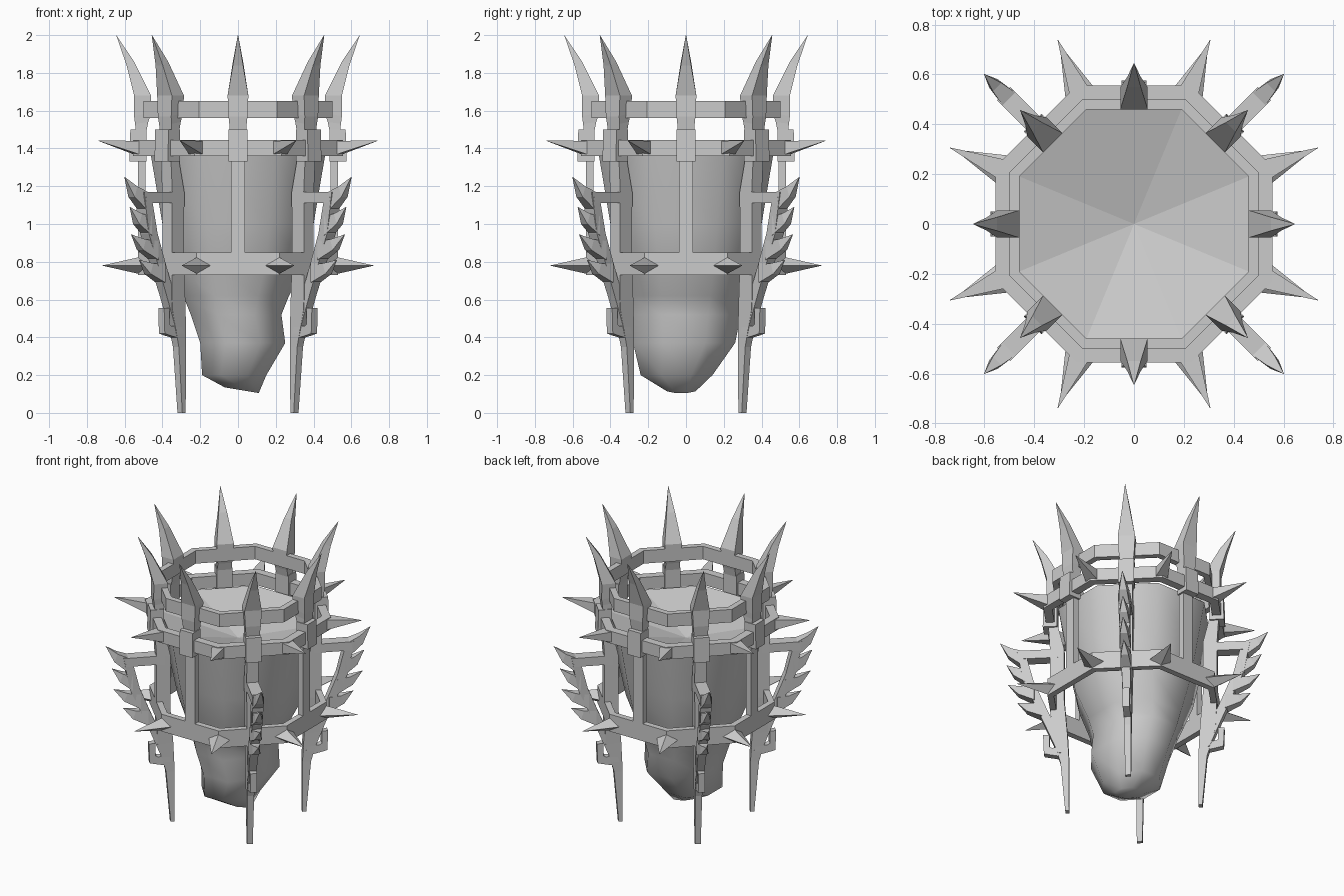
import bpy, bmesh
from math import sin, cos, pi, radians
from mathutils import Vector

cube = bpy.data.objects.get("Cube")
if cube:
    bpy.data.objects.remove(cube)

metal = bpy.data.materials.new("dull_grey")
metal.use_nodes = True
GREY = (0.6, 0.6, 0.6, 1)
metal.diffuse_color = GREY
metal.node_tree.nodes["Principled BSDF"].inputs["Base Color"].default_value = GREY


def finish(name, bm):
    bmesh.ops.remove_doubles(bm, verts=bm.verts, dist=0.0005)
    bmesh.ops.recalc_face_normals(bm, faces=bm.faces)
    mesh = bpy.data.meshes.new(name)
    bm.to_mesh(mesh)
    bm.free()
    mesh.materials.append(metal)
    obj = bpy.data.objects.new(name, mesh)
    bpy.context.collection.objects.link(obj)
    return obj


def skin(bm, loops, cap_start=True, cap_end=True):
    """Bridge equal-sized loops of points and cap the ends."""
    rows = [[bm.verts.new(p) for p in loop] for loop in loops]
    n = len(rows[0])
    for a, b in zip(rows, rows[1:]):
        for i in range(n):
            j = (i + 1) % n
            bm.faces.new((a[i], a[j], b[j], b[i]))
    if cap_start:
        bm.faces.new(rows[0])
    if cap_end:
        bm.faces.new(rows[-1])


def radial_part(name, strips, angles):
    """Strips hold sections (r_in, z_in, r_out, z_out, half_width), set round the axis."""
    bm = bmesh.new()
    for angle in angles:
        a = radians(angle)
        out, side = Vector((cos(a), sin(a), 0)), Vector((-sin(a), cos(a), 0))
        for strip in strips:
            loops = []
            for r1, z1, r2, z2, w in strip:
                inner = out * r1 + Vector((0, 0, z1))
                outer = out * r2 + Vector((0, 0, z2))
                loops.append([inner - side * w, inner + side * w,
                              outer + side * w, outer - side * w])
            skin(bm, loops)
    return finish(name, bm)


def octagon(apothem, z):
    r = apothem / cos(pi / 8)
    return [(r * cos((i + 0.5) * pi / 4), r * sin((i + 0.5) * pi / 4), z) for i in range(8)]


def octagon_ring(name, inner, outer, low, high):
    bm = bmesh.new()
    skin(bm, [octagon(inner, low), octagon(outer, low), octagon(outer, high),
              octagon(inner, high), octagon(inner, low)], False, False)
    return finish(name, bm)


def belt_spikes():
    """Diamond-section spikes pointing out of the belt corners."""
    bm = bmesh.new()
    up = Vector((0, 0, 1))
    for i in range(8):
        a = (i + 0.5) * pi / 4
        out, side = Vector((cos(a), sin(a), 0)), Vector((-sin(a), cos(a), 0))
        c = out * .54 + up * .78
        base = [bm.verts.new(c + d) for d in (side * .07, up * .05, side * -.07, up * -.05)]
        tip = bm.verts.new(out * .78 + up * .78)
        bm.faces.new(base)
        for k in range(4):
            bm.faces.new((base[k], base[(k + 1) % 4], tip))
    return finish("belt_spikes", bm)


# Lumpy inner vessel: (z, min x, max x, min y, max y)
RIM, RIM_Z = .463, 1.375
levels = [(RIM_Z, -RIM, RIM, -RIM, RIM), (1.0, -.40, .40, -.40, .40),
          (0.80, -.36, .36, -.36, .36), (0.62, -.29, .27, -.31, .31),
          (0.52, -.25, .23, -.30, .29), (0.37, -.20, .25, -.28, .26),
          (0.20, -.19, .15, -.24, .14), (0.12, -.07, .11, -.10, .05)]
bm = bmesh.new()
loops = []
for z, x0, x1, y0, y1 in levels:
    tilt = .015 if z < .15 else 0
    loops.append([((x0 + x1 + x * (x1 - x0)) / 2, (y0 + y1 + y * (y1 - y0)) / 2, z - tilt * x)
                  for x, y, _ in octagon(1, 0)])
skin(bm, loops, cap_start=False)
vessel = finish("vessel", bm)
bpy.context.view_layer.objects.active = vessel
vessel.select_set(True)
bpy.ops.object.shade_smooth_by_angle(angle=radians(75))

# Shallow faceted funnel closing the top
bm = bmesh.new()
rim = [bm.verts.new(p) for p in octagon(RIM, RIM_Z)]
centre = bm.verts.new((0, 0, 1.24))
for i in range(8):
    bm.faces.new((rim[i], rim[(i + 1) % 8], centre))
funnel = finish("funnel", bm)
if funnel.data.polygons[0].normal.z < 0:
    funnel.data.flip_normals()

# Horizontal octagonal hoops
octagon_ring("crown_hoop", .46, .50, 1.56, 1.65)
octagon_ring("collar_hoop", .50, .555, 1.36, 1.445)
octagon_ring("belt_hoop", .49, .53, .73, .85)
belt_spikes()

AXES, DIAGONALS = range(0, 360, 90), range(45, 360, 90)
CORNERS = [22.5 + 45 * i for i in range(8)]

# Flat-topped collar spikes
collar_spike = [(.57, 1.365, .57, 1.44, .042), (.80, 1.44, .80, 1.442, .001)]
radial_part("collar_spikes", [collar_spike], CORNERS)

# Crown spikes with their clamps over the collar
crown = [(.485, 1.49, .54, 1.49, .045), (.475, 1.54, .545, 1.53, .046),
         (.46, 1.59, .55, 1.57, .05), (.46, 1.68, .55, 1.68, .055),
         (.55, 1.86, .59, 1.84, .027), (.645, 2.0, .645, 2.0, .001)]
clamp = [(.485, 1.33, .575, 1.33, .05), (.485, 1.50, .57, 1.50, .05)]
radial_part("crown_spikes", [crown, clamp], range(0, 360, 45))

# Plain upright bars
bar = [(.49, .80, .53, .80, .038), (.49, 1.36, .53, 1.36, .038)]
radial_part("upright_bars", [bar], AXES)

# Long legs with a thorned outer brace
leg = [(.41, 0, .435, 0, .018), (.41, .35, .465, .35, .022), (.42, .55, .52, .55, .028),
       (.44, .80, .53, .80, .036), (.44, 1.17, .53, 1.17, .038), (.48, 1.34, .54, 1.34, .038)]
brace = [(.43, .42, .48, .42, .025), (.50, .62, .56, .62, .026), (.575, .80, .635, .80, .03),
         (.635, .95, .70, .95, .033), (.69, 1.17, .74, 1.17, .038)]
arm = [(.48, 1.11, .48, 1.17, .038), (.73, 1.11, .72, 1.17, .038)]
hook = [(.44, .39, .44, .46, .022), (.53, .41, .52, .46, .022),
        (.57, .42, .535, .47, .022), (.575, .555, .535, .555, .022)]
radial_part("legs", [leg, brace, arm, hook], DIAGONALS)

# Upward curling thorns on the brace: (base r, base z, tip r, tip z)
thorns = []
for r, z, tip_r, tip_z in [(.71, 1.12, .85, 1.25), (.68, .99, .81, 1.09),
                           (.63, .86, .80, .945), (.58, .74, .74, .81)]:
    mid_r, mid_z = r * .45 + tip_r * .55, z * .55 + tip_z * .45
    thorns.append([(r, z - .05, r, z + .05, .036),
                   (mid_r + .01, mid_z - .035, mid_r - .01, mid_z + .02, .024),
                   (tip_r, tip_z, tip_r, tip_z, .001)])
radial_part("brace_thorns", thorns, DIAGONALS)
